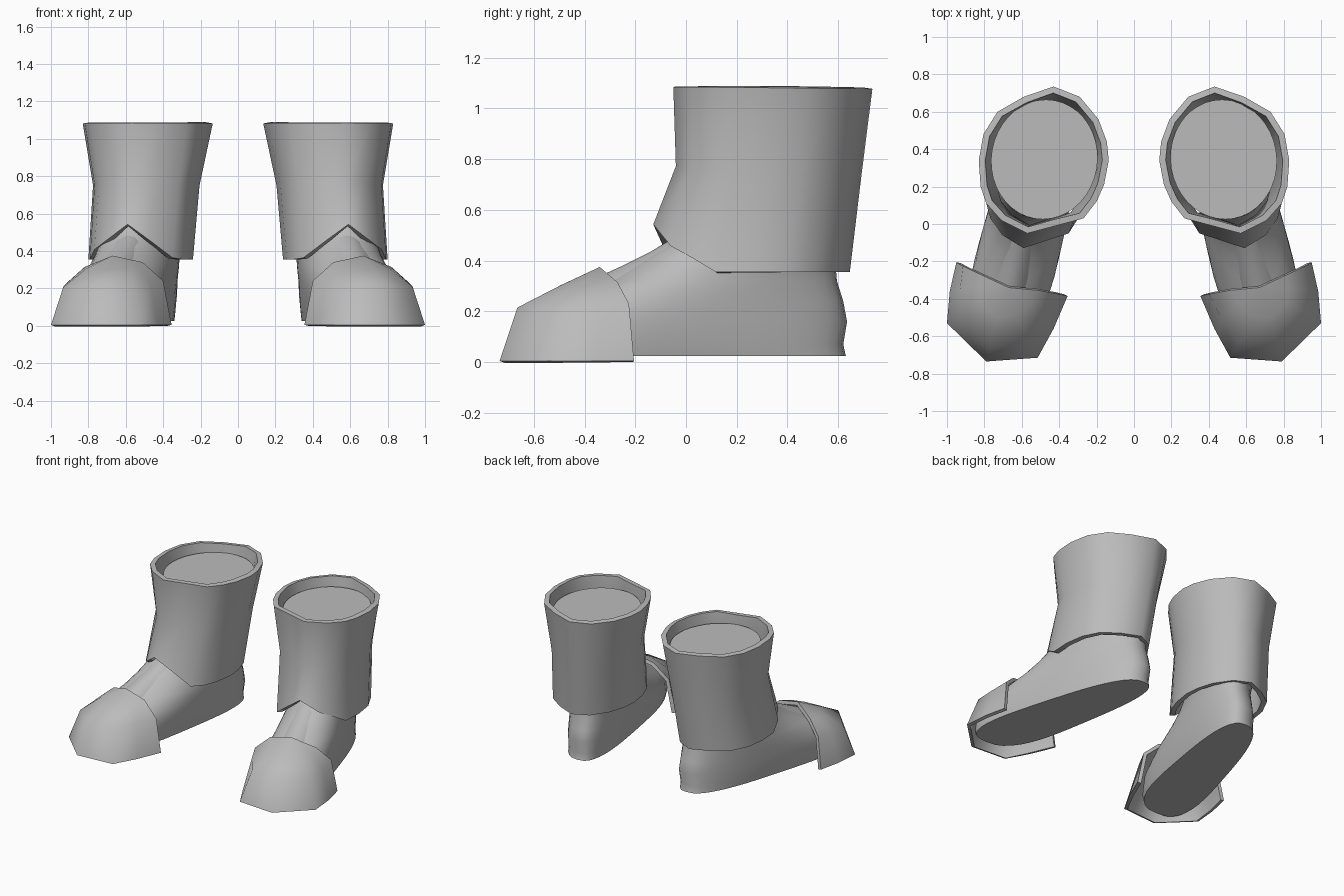
import bpy
import math

cube = bpy.data.objects.get("Cube")
if cube:
    bpy.data.objects.remove(cube, do_unlink=True)

grey = bpy.data.materials.new("plain_grey")
grey.use_nodes = True
COLOUR = (0.5, 0.5, 0.5, 1)
grey.diffuse_color = COLOUR
grey.node_tree.nodes["Principled BSDF"].inputs["Base Color"].default_value = COLOUR


def loft(name, side, rings, closed=True, ends=False, thickness=0, angle=65):
    """Skin equal rings, listed upwards and counterclockwise; side -1 mirrors."""
    n = len(rings[0])
    verts = [(x * side, y, z) for ring in rings for x, y, z in ring]
    faces = []
    for r in range(len(rings) - 1):
        for i in range(n if closed else n - 1):
            j = (i + 1) % n
            faces.append((r * n + i, r * n + j, (r + 1) * n + j, (r + 1) * n + i))
    if ends:
        faces.append(tuple(reversed(range(n))))
        faces.append(tuple(range(len(verts) - n, len(verts))))
    if side < 0:
        faces = [f[::-1] for f in faces]
    mesh = bpy.data.meshes.new(name)
    mesh.from_pydata(verts, [], faces)
    mesh.materials.append(grey)
    obj = bpy.data.objects.new(name, mesh)
    bpy.context.collection.objects.link(obj)
    bpy.ops.object.select_all(action="DESELECT")
    obj.select_set(True)
    bpy.context.view_layer.objects.active = obj
    # Collapse points shared at a peak
    bpy.ops.object.mode_set(mode="EDIT")
    bpy.ops.mesh.select_all(action="SELECT")
    bpy.ops.mesh.remove_doubles(threshold=0.0005)
    bpy.ops.object.mode_set(mode="OBJECT")
    if thickness:
        mod = obj.modifiers.new("wall", "SOLIDIFY")
        mod.thickness = thickness
        mod.offset = -1
        bpy.ops.object.modifier_apply(modifier=mod.name)
    bpy.ops.object.shade_smooth_by_angle(angle=math.radians(angle))


def centre_x(y, z):
    """Foot axis turned outwards at the toe; the turn fades up the leg."""
    turn = 0.231 * min(1, (1.1 - z) / 0.65)
    return 0.51 - 0.03 * z - turn * (y - 0.34)


# Foot and leg: height, front, back, half width, ball, waist, roundness
FOOT = [
    (0.025, -0.65, 0.63, 0.222, 0.2, 0.12, 0.7),
    (0.07, -0.66, 0.62, 0.23, 0.2, 0.1, 0.7),
    (0.16, -0.63, 0.635, 0.235, 0.2, 0.08, 0.75),
    (0.24, -0.5, 0.62, 0.228, 0.18, 0.05, 0.8),
    (0.32, -0.31, 0.595, 0.212, 0.1, 0, 0.85),
    (0.38, -0.21, 0.59, 0.205, 0.05, 0, 0.95),
    (0.45, -0.09, 0.59, 0.21, 0, 0, 1), (0.55, 0.0, 0.6, 0.22, 0, 0, 1),
    (0.72, 0.03, 0.62, 0.235, 0, 0, 1), (1.02, 0.025, 0.665, 0.285, 0, 0, 1),
]


def foot_ring(z, front, back, half, ball, waist, roundness, n=40):
    ring = []
    for i in range(n):
        t = math.tau * i / n
        s, c = math.sin(t), math.cos(t)
        y = (front + back) / 2 - (back - front) / 2 * c
        w = half * math.copysign(abs(s) ** roundness, s)
        w *= (1 + ball * c) * (1 - waist * s ** 4)
        ring.append((centre_x(y, z) + w, y, z))
    return ring


# Cuff outline at the rim, pointed at front and back
RIM = [(0.43, 0.735), (0.29, 0.68), (0.19, 0.56), (0.145, 0.44), (0.135, 0.34),
       (0.16, 0.21), (0.2, 0.12), (0.27, 0.03), (0.42, -0.01), (0.57, -0.05),
       (0.71, 0.02), (0.79, 0.11), (0.82, 0.2), (0.83, 0.34), (0.805, 0.48),
       (0.73, 0.6), (0.59, 0.68)]


def cuff_ring(cx, hx, cy, hy, height):
    ring = []
    for x, y in RIM:
        px = cx + (x - 0.482) / 0.348 * hx
        py = cy + (y - 0.342) / 0.392 * hy
        ring.append((px, py, height(px, py)))
    return ring


def notch(x, y):
    """Lower cuff edge, raised to a peak over the instep."""
    return 0.355 + (0.19 * max(0, 1 - abs(x - 0.588) / 0.25) if y < 0.1 else 0)


CUFF = [
    cuff_ring(0.52, 0.28, 0.258, 0.387, notch),
    cuff_ring(0.49, 0.285, 0.325, 0.365, lambda x, y: 0.77 - 0.06 * y),
    cuff_ring(0.482, 0.348, 0.342, 0.392, lambda x, y: 1.085 - 0.01 * y),
]

# Toe cap: open shell from the ground edge up to a peak at the rear
PEAK = (0.67, -0.34, 0.375)
CAP = [
    [(0.355, -0.385, 0.005), (0.43, -0.56, 0.005), (0.515, -0.715, 0.005),
     (0.79, -0.735, 0.005), (1.0, -0.53, 0.005), (0.985, -0.36, 0.005),
     (0.95, -0.205, 0.005)],
    [(0.4, -0.375, 0.24), (0.47, -0.51, 0.235), (0.56, -0.635, 0.22),
     (0.77, -0.665, 0.215), (0.935, -0.49, 0.205), (0.93, -0.35, 0.215),
     (0.915, -0.225, 0.23)],
    [(0.51, -0.355, 0.34), (0.56, -0.43, 0.325), (0.62, -0.49, 0.305),
     (0.73, -0.5, 0.3), (0.82, -0.42, 0.3), (0.83, -0.34, 0.305),
     (0.82, -0.27, 0.315)],
    [PEAK] * 7,
]

# Raised tongue strip running up the instep: y and ridge height
TONGUE = [[(centre_x(y, z) + 0.085 * k, y + 0.02 * k * k, z - 0.035 * k * k)
           for k in (-1, -0.8, -0.4, 0, 0.4, 0.8, 1)]
          for y, z in ((-0.36, 0.33), (-0.25, 0.38), (-0.14, 0.435), (-0.05, 0.49))]

for label, side in (("left", 1), ("right", -1)):
    loft(label + "_foot", side, [foot_ring(*row) for row in FOOT], ends=True)
    loft(label + "_cuff", side, CUFF, thickness=0.035)
    loft(label + "_toe_cap", side, CAP, closed=False, thickness=0.025, angle=75)
    loft(label + "_tongue", side, TONGUE, closed=False, thickness=0.03)
